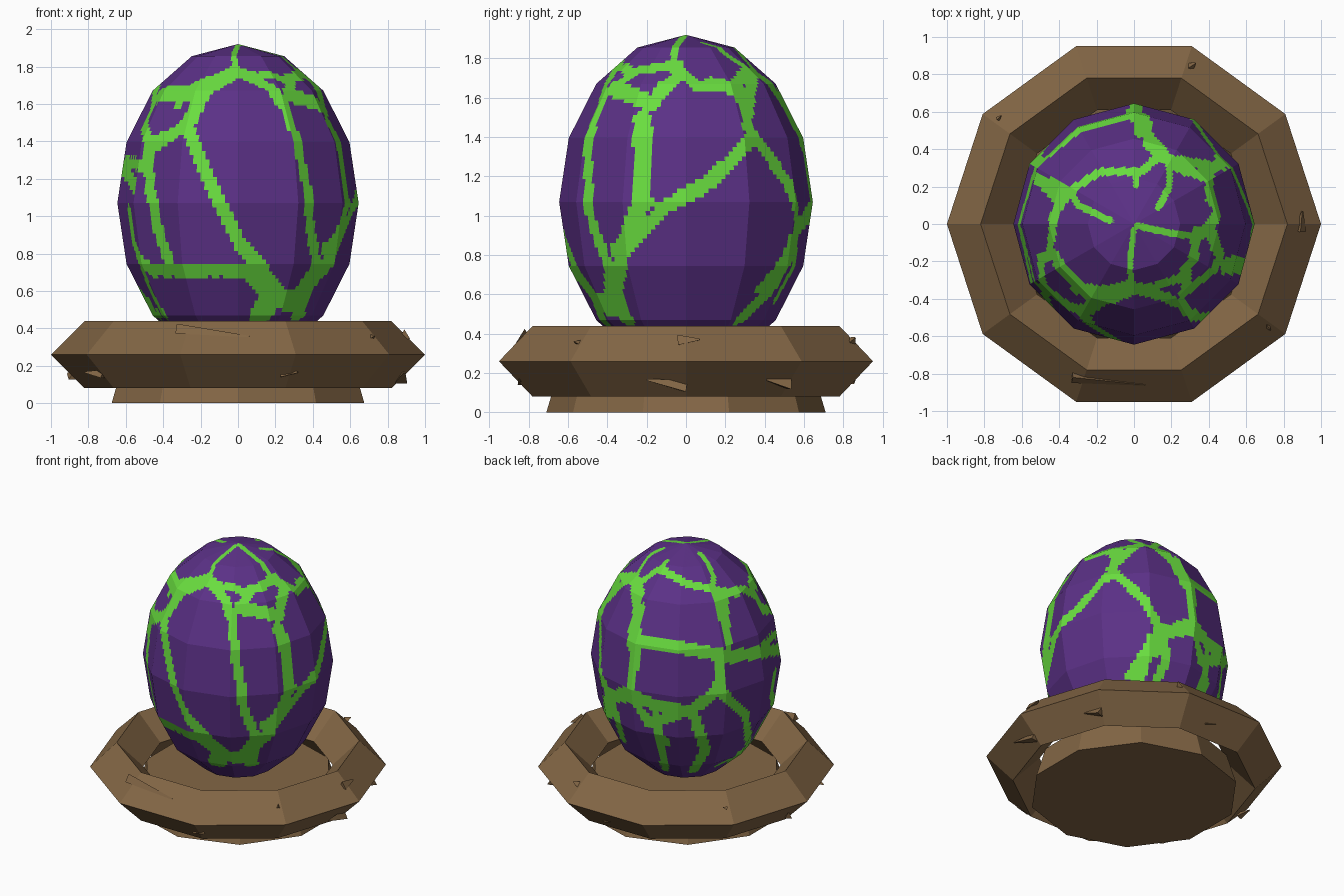
import bpy, bmesh, math
from mathutils import Vector, Matrix
from mathutils.bvhtree import BVHTree
from mathutils.kdtree import KDTree


def material(name, rgb):
    m = bpy.data.materials.new(name)
    m.diffuse_color = (*rgb, 1)
    return m


purple = material("purple_shell", (0.105, 0.030, 0.240))
green = material("green_crack", (0.142, 0.730, 0.050))
brown = material("brown_wood", (0.228, 0.134, 0.060))

# Nest ring: ten-sided ring with a diamond section
bpy.ops.mesh.primitive_torus_add(major_segments=10, minor_segments=4,
                                 major_radius=0.82, minor_radius=0.18,
                                 location=(0, 0, 0.26))
ring = bpy.context.object
ring.name = "nest_ring"
ring.data.materials.append(brown)

# Nest floor: slightly tapered disc
bpy.ops.mesh.primitive_cone_add(vertices=10, radius1=0.71, radius2=0.645,
                                depth=0.22, location=(0, 0, 0.11))
floor = bpy.context.object
floor.name = "nest_floor"
floor.data.materials.append(brown)


# Splinters poking out of the nest ring: base, tip, base radius
def splinter(base, tip, radius):
    a, b = Vector(base), Vector(tip)
    bpy.ops.mesh.primitive_cone_add(vertices=3, radius1=radius, radius2=radius * 0.15,
                                    depth=(b - a).length, location=(a + b) / 2)
    ob = bpy.context.object
    ob.rotation_euler = (b - a).to_track_quat('Z', 'Y').to_euler()
    ob.name = "nest_splinter"
    ob.data.materials.append(brown)


for base, tip, radius in [
    ((-0.33, -0.82, 0.39), (0.06, -0.86, 0.355), 0.035),
    ((0.89, -0.04, 0.36), (0.90, 0.07, 0.37), 0.035),
    ((0.71, -0.54, 0.35), (0.73, -0.57, 0.36), 0.018),
    ((0.30, 0.84, 0.36), (0.33, 0.86, 0.38), 0.025),
    ((-0.73, 0.56, 0.35), (-0.71, 0.58, 0.36), 0.015),
    ((-0.72, -0.51, 0.15), (-0.82, -0.45, 0.165), 0.03),
    ((0.23, -0.83, 0.155), (0.32, -0.85, 0.165), 0.03),
    ((0.87, 0.0, 0.125), (0.89, -0.20, 0.165), 0.04),
    ((0.74, 0.53, 0.135), (0.78, 0.41, 0.165), 0.035),
    ((-0.88, 0.05, 0.14), (-0.91, 0.13, 0.16), 0.03),
    ((0.08, 0.83, 0.16), (0.0, 0.86, 0.17), 0.03),
]:
    splinter(base, tip, radius)

# Egg: faceted ellipsoid
CENTRE = Vector((0, 0, 1.07))
SIZE = Vector((0.645, 0.645, 0.85))
bm = bmesh.new()
bmesh.ops.create_uvsphere(bm, u_segments=12, v_segments=8, radius=1)
bmesh.ops.transform(bm, verts=bm.verts,
                    matrix=Matrix.Translation(CENTRE) @ Matrix.Diagonal((*SIZE, 1)))
shell = BVHTree.FromBMesh(bm)
samples = []


def on_sphere(p):
    d = p - CENTRE
    return Vector((d.x / SIZE.x, d.y / SIZE.y, d.z / SIZE.z)).normalized()


# Project crack paths, drawn flat about the egg centre, onto the shell
def cracks(azimuth, elevation, paths):
    a, e = math.radians(azimuth), math.radians(elevation)
    out = Vector((math.cos(e) * math.cos(a), math.cos(e) * math.sin(a), math.sin(e)))
    right = Vector((-math.sin(a), math.cos(a), 0))
    up = out.cross(right)
    for width, *path in paths:
        for (u0, v0), (u1, v1) in zip(path, path[1:]):
            steps = max(2, int(math.hypot(u1 - u0, v1 - v0) / 0.012))
            for i in range(steps + 1):
                t = i / steps
                p = CENTRE + right * (u0 + (u1 - u0) * t) + up * (v0 + (v1 - v0) * t)
                hit = shell.ray_cast(p + out * 3, -out)[0]
                if hit is None:
                    hit = shell.find_nearest(p)[0]
                samples.append((on_sphere(hit), width))


# Front cracks
cracks(-90, 0, [
    (0.07, (-0.02, 0.69), (-0.18, 0.60), (-0.42, 0.58)),
    (0.07, (-0.18, 0.60), (-0.27, 0.42)),
    (0.06, (-0.27, 0.42), (-0.40, 0.34), (-0.48, 0.32), (-0.47, 0.07), (-0.42, -0.17), (-0.36, -0.34)),
    (0.05, (-0.43, 0.57), (-0.50, 0.42), (-0.48, 0.32)),
    (0.055, (-0.27, 0.42), (-0.20, 0.22), (-0.09, -0.02), (0.0, -0.20), (0.13, -0.36)),
    (0.05, (-0.46, -0.36), (0.13, -0.36)),
    (0.10, (0.10, -0.38), (0.18, -0.48), (0.12, -0.60)),
    (0.07, (0.18, -0.48), (0.30, -0.54), (0.38, -0.42)),
    (0.05, (0.0, 0.70), (0.17, 0.62), (0.25, 0.52)),
    (0.05, (0.25, 0.52), (0.31, 0.35), (0.37, 0.08), (0.39, -0.15), (0.42, -0.33), (0.30, -0.50)),
    (0.05, (-0.58, -0.05), (-0.56, -0.20), (-0.48, -0.44), (-0.40, -0.60)),
    (0.05, (-0.46, -0.36), (-0.52, -0.32)),
    (0.045, (-0.60, 0.22), (-0.50, 0.20)),
])
# Right side cracks
cracks(0, 0, [
    (0.05, (-0.04, 0.70), (-0.24, 0.67), (-0.37, 0.58)),
    (0.06, (-0.37, 0.58), (-0.17, 0.50), (-0.12, 0.58), (-0.03, 0.64)),
    (0.05, (-0.03, 0.66), (0.07, 0.59), (0.25, 0.59), (0.30, 0.66)),
    (0.05, (0.27, 0.57), (0.32, 0.38), (0.33, 0.32), (0.12, 0.10), (-0.13, -0.04), (-0.26, -0.20), (-0.36, -0.25)),
    (0.08, (-0.22, 0.41), (-0.22, 0.0)),
    (0.07, (-0.22, 0.0), (-0.32, -0.22), (-0.36, -0.45), (-0.30, -0.60)),
    (0.05, (0.54, -0.27), (0.43, -0.45), (0.27, -0.60)),
])
# Crown cracks
cracks(-90, 90, [
    (0.025, (0.0, -0.03), (-0.02, -0.18), (-0.02, -0.32)),
    (0.03, (0.02, -0.01), (0.25, -0.06), (0.40, -0.06)),
    (0.04, (0.30, -0.22), (0.24, -0.29), (0.10, -0.34), (-0.02, -0.33)),
    (0.03, (-0.13, 0.02), (-0.30, 0.10), (-0.34, 0.18)),
    (0.04, (-0.34, 0.18), (-0.18, 0.28), (0.04, 0.28), (0.14, 0.37)),
    (0.025, (0.01, 0.28), (0.01, 0.21)),
    (0.03, (0.13, 0.09), (0.19, 0.20), (0.19, 0.33)),
    (0.05, (0.19, 0.33), (0.08, 0.42), (0.06, 0.58)),
    (0.05, (0.20, 0.34), (0.40, 0.32), (0.41, 0.13)),
    (0.045, (-0.34, 0.18), (-0.43, 0.05), (-0.45, -0.14), (-0.31, -0.33)),
    (0.06, (-0.31, -0.35), (-0.15, -0.36), (-0.02, -0.33)),
    (0.045, (-0.50, 0.24), (-0.36, 0.18)),
])
# Back left cracks
cracks(125, 25, [
    (0.05, (-0.35, 0.52), (-0.33, 0.15), (-0.37, -0.22), (-0.55, -0.29)),
    (0.045, (0.26, 0.42), (0.29, 0.05)),
    (0.055, (-0.33, 0.12), (0.03, 0.05), (0.30, 0.0), (0.62, 0.05)),
    (0.06, (0.23, -0.02), (0.22, -0.22), (0.03, -0.37), (-0.21, -0.33), (-0.37, -0.25)),
    (0.05, (0.22, -0.22), (0.40, -0.39), (0.43, -0.60), (0.23, -0.76)),
    (0.05, (-0.21, -0.35), (-0.14, -0.76)),
    (0.06, (0.05, -0.38), (0.13, -0.63), (0.05, -0.77)),
    (0.05, (-0.50, -0.28), (-0.43, -0.55)),
])
# Back right cracks
cracks(50, -30, [
    (0.05, (-0.16, 0.60), (0.07, 0.39), (0.18, 0.19), (-0.03, -0.12)),
    (0.06, (0.18, 0.18), (0.41, 0.19)),
    (0.05, (0.41, 0.19), (0.37, 0.46), (0.28, 0.66)),
    (0.05, (0.41, 0.19), (0.45, -0.02), (0.58, -0.02)),
    (0.05, (0.48, -0.02), (0.48, -0.20)),
])

# Split the flat facets finely and colour the pieces lying on a crack
tree = KDTree(len(samples))
for i, (p, _) in enumerate(samples):
    tree.insert(p, i)
tree.balance()
bmesh.ops.subdivide_edges(bm, edges=bm.edges[:], cuts=13, use_grid_fill=True)
for f in bm.faces:
    near = tree.find_range(on_sphere(f.calc_center_median()), 0.11)
    f.material_index = int(any(d < samples[i][1] for _, i, d in near))
    f.smooth = False
mesh = bpy.data.meshes.new("egg")
bm.to_mesh(mesh)
bm.free()
mesh.materials.append(purple)
mesh.materials.append(green)
bpy.context.collection.objects.link(bpy.data.objects.new("egg", mesh))
